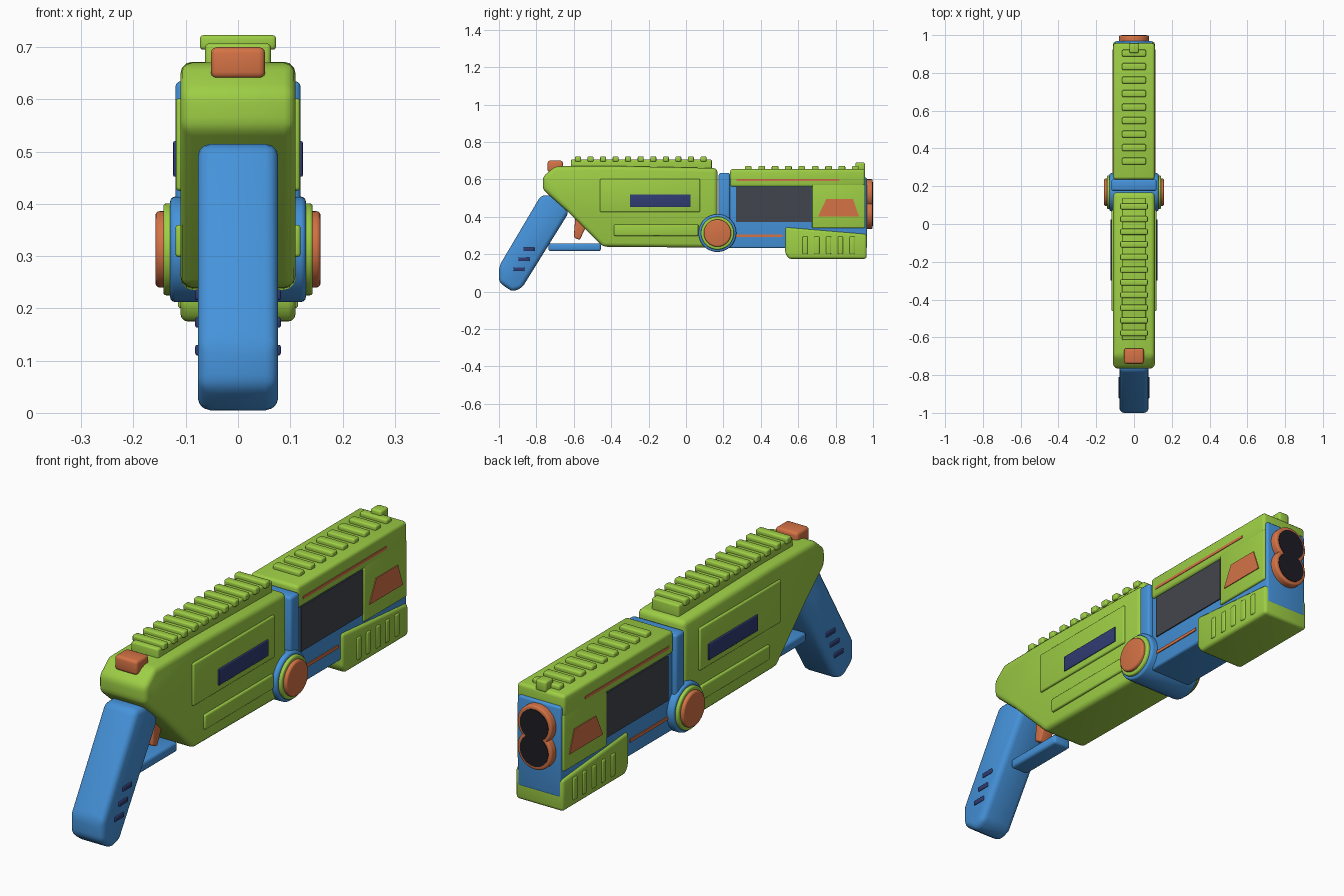
import bpy, bmesh, math
from mathutils import Matrix

if "Cube" in bpy.data.objects:
    bpy.data.objects.remove(bpy.data.objects["Cube"], do_unlink=True)


def material(name, rgb):
    m = bpy.data.materials.new(name)
    m.use_nodes = True
    m.diffuse_color = (*rgb, 1)
    m.node_tree.nodes["Principled BSDF"].inputs["Base Color"].default_value = (*rgb, 1)
    return m


GREEN = material("lime green", (0.34, 0.62, 0.06))
BLUE = material("bright blue", (0.06, 0.29, 0.70))
ORANGE = material("burnt orange", (0.66, 0.17, 0.06))
NAVY = material("navy", (0.03, 0.045, 0.17))
GREY = material("charcoal grey", (0.055, 0.06, 0.075))
BLACK = material("bore black", (0.012, 0.012, 0.018))


def finish(name, bm, mat, bevel):
    """Round the sharp edges, then make a smooth shaded object."""
    bmesh.ops.recalc_face_normals(bm, faces=bm.faces)
    if bevel:
        sharp = [e for e in bm.edges if e.calc_face_angle(0) > 0.3]
        bmesh.ops.bevel(bm, geom=sharp, offset=bevel, segments=3, profile=0.5,
                        affect='EDGES', clamp_overlap=True)
    mesh = bpy.data.meshes.new(name)
    bm.to_mesh(mesh)
    bm.free()
    mesh.materials.append(mat)
    ob = bpy.data.objects.new(name, mesh)
    bpy.context.collection.objects.link(ob)
    bpy.ops.object.select_all(action='DESELECT')
    ob.select_set(True)
    bpy.context.view_layer.objects.active = ob
    bpy.ops.object.shade_smooth_by_angle(angle=math.radians(32))
    return ob


def prism(name, pts, x0, x1, mat, bevel=0.0):
    """Extrude a (y, z) profile from x0 to x1."""
    bm = bmesh.new()
    face = bm.faces.new([bm.verts.new((x0, y, z)) for y, z in pts])
    new = bmesh.ops.extrude_face_region(bm, geom=[face])["geom"]
    bmesh.ops.translate(bm, vec=(x1 - x0, 0, 0),
                        verts=[v for v in new if isinstance(v, bmesh.types.BMVert)])
    return finish(name, bm, mat, bevel)


def rect(y0, y1, z0, z1):
    return [(y0, z0), (y1, z0), (y1, z1), (y0, z1)]


def solid(name, pts, half, mat, bevel=0.0):
    return prism(name, pts, -half, half, mat, bevel)


def sides(name, pts, x0, x1, mat, bevel=0.0):
    """The same raised plate on both flanks."""
    prism("left_" + name, pts, x0, x1, mat, bevel)
    prism("right_" + name, pts, -x1, -x0, mat, bevel)


def cylinder(name, radius, depth, centre, axis, mat, bevel=0.0):
    bm = bmesh.new()
    turn = Matrix.Rotation(math.pi / 2, 4, 'Y' if axis == 'X' else 'X')
    bmesh.ops.create_cone(bm, cap_ends=True, segments=48, radius1=radius, radius2=radius,
                          depth=depth, matrix=Matrix.Translation(centre) @ turn)
    return finish(name, bm, mat, bevel)


# Rear body
solid("rear_body", [(-0.70, 0.67), (-0.765, 0.615), (-0.765, 0.545), (-0.64, 0.435),
                    (-0.445, 0.24), (0.168, 0.235), (0.168, 0.66), (-0.4, 0.672)],
      0.11, GREEN, 0.022)
sides("body_panel", rect(-0.46, 0.075, 0.425, 0.602), 0.10, 0.119, GREEN, 0.007)
sides("body_slot", rect(-0.30, 0.025, 0.452, 0.52), 0.11, 0.124, NAVY, 0.003)
sides("lower_strip", rect(-0.385, 0.066, 0.298, 0.36), 0.10, 0.12, GREEN, 0.007)
solid("hammer", rect(-0.74, -0.658, 0.64, 0.70), 0.052, ORANGE, 0.012)

# Rear top rail
solid("rear_rail", rect(-0.615, 0.138, 0.64, 0.707), 0.063, GREEN, 0.008)
for i in range(11):
    y = -0.577 + i * 0.067
    solid(f"rear_rail_rib_{i + 1}", rect(y - 0.016, y + 0.016, 0.695, 0.723), 0.073, GREEN, 0.007)

# Grip, trigger and guard
solid("grip", [(-0.775, 0.515), (-1.0, 0.135), (-1.0, 0.05), (-0.93, 0.0),
               (-0.878, 0.018), (-0.625, 0.425), (-0.68, 0.515)], 0.077, BLUE, 0.024)
for i in range(3):
    y, z = -0.893 + i * 0.0265, 0.12 + i * 0.053
    solid(f"grip_bar_{i + 1}", rect(y - 0.03, y + 0.03, z - 0.01, z + 0.01), 0.082, NAVY, 0.004)
solid("trigger_guard", rect(-0.735, -0.455, 0.216, 0.258), 0.042, BLUE, 0.012)
solid("trigger", [(-0.60, 0.29), (-0.568, 0.275), (-0.52, 0.38), (-0.53, 0.42), (-0.59, 0.42)],
      0.028, ORANGE, 0.008)

# Hinge
HINGE = (0, 0.168, 0.313)
cylinder("hinge_barrel", 0.101, 0.26, HINGE, 'X', BLUE, 0.01)
cylinder("hinge_ring", 0.088, 0.286, HINGE, 'X', GREEN, 0.006)
cylinder("hinge_cap", 0.073, 0.316, HINGE, 'X', ORANGE, 0.008)
solid("hinge_post", rect(0.175, 0.236, 0.30, 0.635), 0.12, BLUE, 0.012)

# Front section
solid("front_core", rect(0.225, 0.968, 0.232, 0.61), 0.10, BLUE, 0.01)
solid("front_shell", rect(0.236, 0.957, 0.56, 0.655), 0.11, GREEN, 0.014)
sides("shell_stripe", rect(0.27, 0.82, 0.591, 0.603), 0.108, 0.1125, ORANGE)
sides("dark_window", rect(0.266, 0.672, 0.372, 0.558), 0.097, 0.105, GREY)
sides("lower_stripe", rect(0.26, 0.515, 0.292, 0.305), 0.098, 0.104, ORANGE)
sides("front_panel", rect(0.675, 0.957, 0.34, 0.575), 0.09, 0.109, GREEN, 0.006)
sides("panel_badge", [(0.706, 0.402), (0.925, 0.402), (0.893, 0.495), (0.75, 0.495)],
      0.105, 0.1125, ORANGE)
for i in range(9):
    y = 0.333 + i * 0.0715
    solid(f"front_rib_{i + 1}", rect(y - 0.018, y + 0.018, 0.645, 0.672), 0.063, GREEN, 0.007)
solid("front_sight", rect(0.905, 0.957, 0.645, 0.69), 0.025, GREEN, 0.008)

# Pump handle
solid("pump_handle", [(0.53, 0.345), (0.53, 0.205), (0.55, 0.175), (0.966, 0.175),
                      (0.966, 0.308)], 0.11, GREEN, 0.014)
for i in range(5):
    y = 0.637 + i * 0.0628
    sides(f"pump_rib_{i + 1}", rect(y - 0.014, y + 0.014, 0.20, 0.295), 0.10, 0.115, GREEN, 0.006)

# Twin muzzle
for part, z in (("upper", 0.521), ("lower", 0.415)):
    cylinder(part + "_muzzle_ring", 0.08, 0.06, (0, 0.968, z), 'Y', ORANGE, 0.008)
    cylinder(part + "_bore", 0.065, 0.008, (0, 0.996, z), 'Y', BLACK)
    bpy.context.object.location.y = 0.0005
